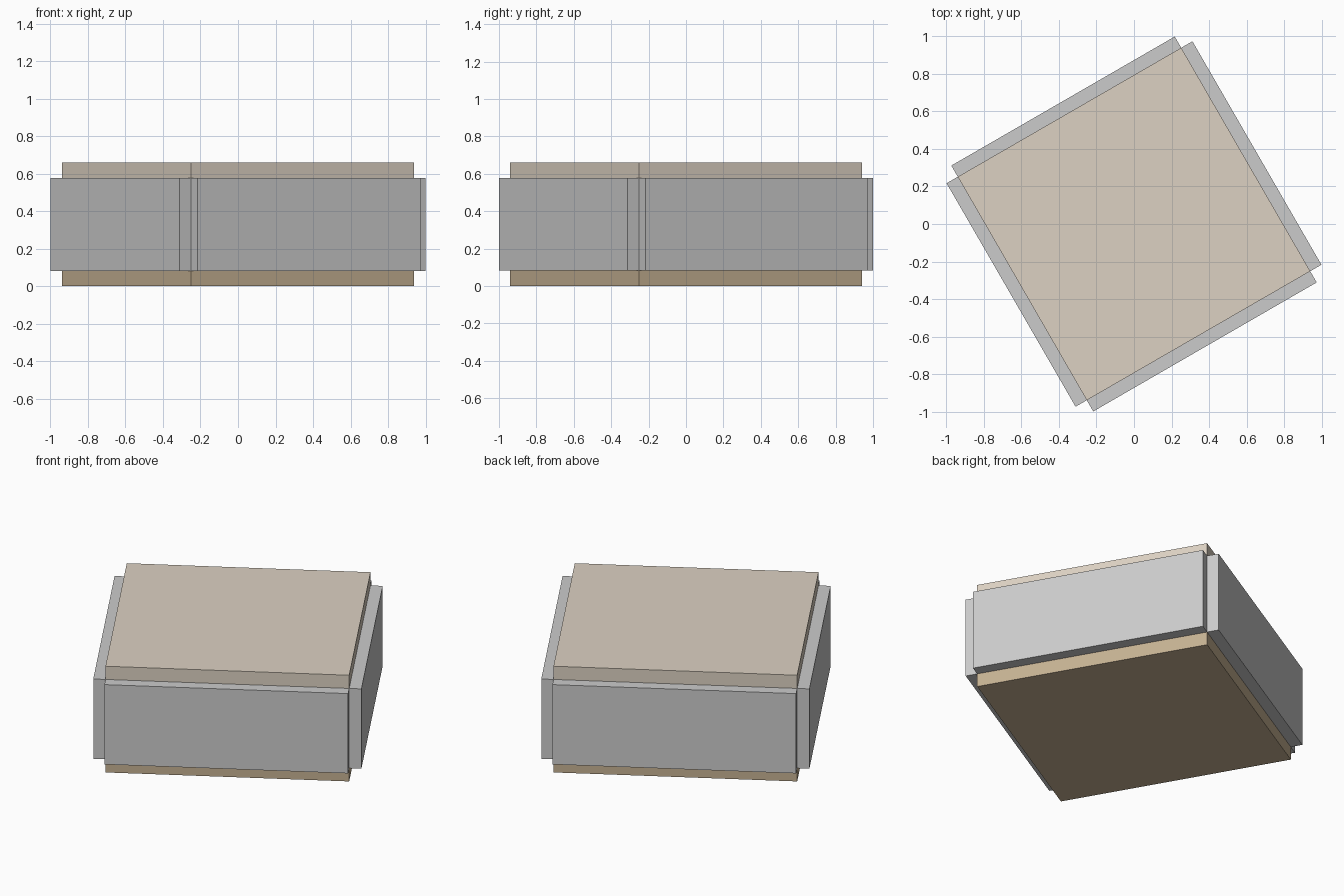
import bpy
from math import radians, sin, cos

if "Cube" in bpy.data.objects:
    bpy.data.objects.remove(bpy.data.objects["Cube"])

U, V = 0.688, 0.757            # half width of panels, outer face of walls
Z0, Z1, TOP = 0.082, 0.577, 0.659
ANGLE = radians(30)


def material(name, color):
    m = bpy.data.materials.new(name)
    m.diffuse_color = (*color, 1)
    m.use_nodes = True
    m.node_tree.nodes["Principled BSDF"].inputs["Base Color"].default_value = m.diffuse_color
    return m


def slab(name, radius, size, z, angle, mat=None):
    """Box pushed outward by radius along its rotated local x axis."""
    bpy.ops.mesh.primitive_cube_add(
        size=1, location=(radius * cos(angle), radius * sin(angle), z),
        rotation=(0, 0, angle))
    ob = bpy.context.object
    ob.name = name
    ob.scale = size
    if mat:
        ob.data.materials.append(mat)
    return ob


# Top and bottom panels
slab("bottom_panel", 0, (2 * U, 2 * U, Z0), Z0 / 2, ANGLE,
     material("brown", (0.56, 0.44, 0.29)))
slab("top_panel", 0, (2 * U, 2 * U, TOP - Z1), (TOP + Z1) / 2, ANGLE,
     material("beige", (0.72, 0.64, 0.54)))

# Four side walls, meeting edge to edge at the corners
for i, side in enumerate(("right", "back", "left", "front")):
    slab(side + "_wall", (U + V) / 2, (V - U, 2 * U, Z1 - Z0),
         (Z0 + Z1) / 2, ANGLE + i * radians(90))
